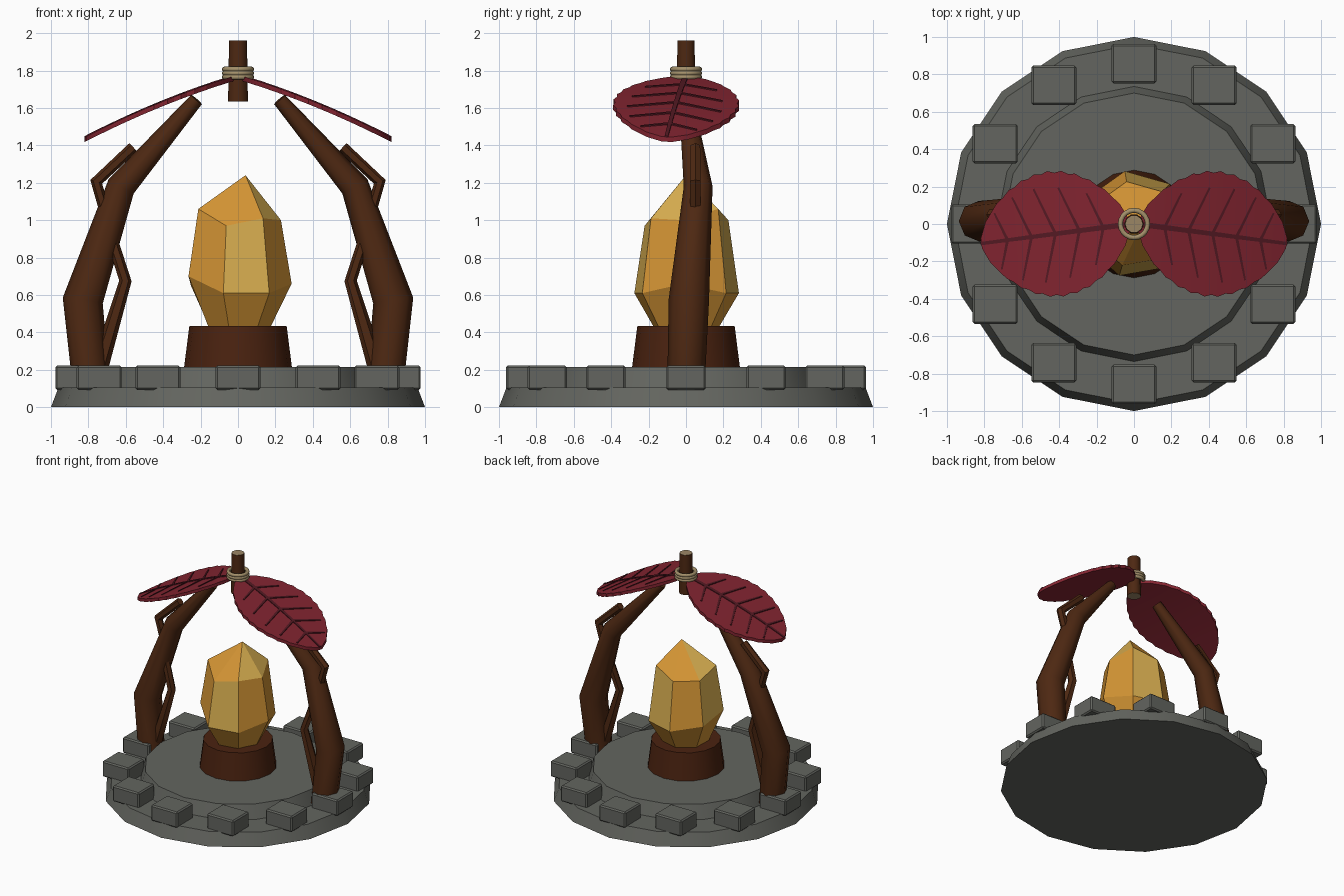
import bpy, bmesh, math
from mathutils import Vector

if "Cube" in bpy.data.objects:
    bpy.data.objects.remove(bpy.data.objects["Cube"])


def mat(name, r, g, b):
    m = bpy.data.materials.new(name)
    m.diffuse_color = (r, g, b, 1)
    m.use_nodes = True
    m.node_tree.nodes["Principled BSDF"].inputs["Base Color"].default_value = m.diffuse_color
    return m


STONE = mat("grey stone", 0.125, 0.13, 0.115)
WOOD = mat("dark brown wood", 0.075, 0.021, 0.006)
STUMP = mat("red brown wood", 0.068, 0.016, 0.005)
CUT = mat("pale cut wood", 0.33, 0.24, 0.13)
ROPE = mat("tan rope", 0.37, 0.28, 0.145)
LEAF = mat("crimson leaf", 0.225, 0.018, 0.030)
VEIN = mat("dark crimson vein", 0.09, 0.010, 0.017)
AMBER = mat("amber crystal", 0.66, 0.30, 0.035)
GOLD = mat("golden crystal", 0.68, 0.42, 0.08)


def finish(bm, name, mats, smooth=None, mirror=False):
    bmesh.ops.recalc_face_normals(bm, faces=bm.faces)
    me = bpy.data.meshes.new(name)
    bm.to_mesh(me)
    bm.free()
    ob = bpy.data.objects.new(name, me)
    bpy.context.collection.objects.link(ob)
    for m in mats:
        me.materials.append(m)
    if smooth:
        bpy.ops.object.select_all(action='DESELECT')
        ob.select_set(True)
        bpy.context.view_layer.objects.active = ob
        bpy.ops.object.shade_smooth_by_angle(angle=math.radians(smooth))
    if mirror:
        ob.modifiers.new("mirror", 'MIRROR').use_bisect_axis[0] = False
    return ob


def skin(bm, rings):
    """Join equal vertex rings into a capped skin; return the side faces."""
    n = len(rings[0])
    sides = []
    for a, b in zip(rings, rings[1:]):
        for i in range(n):
            j = (i + 1) % n
            sides.append(bm.faces.new((a[i], a[j], b[j], b[i])))
    bm.faces.new(rings[0])
    bm.faces.new(rings[-1])
    return sides


def lathe(name, profile, n, mats, smooth=30):
    bm = bmesh.new()
    skin(bm, [[bm.verts.new((r * math.cos(2 * math.pi * i / n),
                             r * math.sin(2 * math.pi * i / n), z))
               for i in range(n)] for r, z in profile])
    return finish(bm, name, mats, smooth)


def tube(name, path, n, smooth=50):
    """Tapered limb through (x, y, z, radius) points, mirrored to the left."""
    bm = bmesh.new()
    pts = [Vector(p[:3]) for p in path]
    rings = []
    for k, p in enumerate(pts):
        t = (pts[min(k + 1, len(pts) - 1)] - pts[max(k - 1, 0)]).normalized()
        if k == 0:
            t = Vector((0, 0, 1))
        u = Vector((0, 1, 0)).cross(t).normalized()
        v = t.cross(u)
        rings.append([bm.verts.new(p + path[k][3] * (u * math.cos(2 * math.pi * i / n)
                                                     + v * math.sin(2 * math.pi * i / n)))
                      for i in range(n)])
    skin(bm, rings)
    return finish(bm, name, [WOOD], smooth, True)


# Stone base and raised platform
lathe("stone_base", [(1.0, 0), (0.96, 0.105)], 16, [STONE])
lathe("stone_platform", [(0.74, 0.09), (0.70, 0.216)], 16, [STONE])

# Ring of twelve bevelled blocks, all square to the axes
for k in range(12):
    a = math.radians(30 * k)
    bm = bmesh.new()
    bmesh.ops.create_cube(bm, size=1)
    bmesh.ops.scale(bm, vec=(0.24, 0.21, 0.13), verts=bm.verts)
    bmesh.ops.bevel(bm, geom=bm.edges[:], offset=0.01, segments=1, affect='EDGES')
    bmesh.ops.translate(bm, vec=(0.857 * math.cos(a), 0.857 * math.sin(a), 0.158), verts=bm.verts)
    finish(bm, f"rim_block_{k + 1}", [STONE])

# Stump under the crystal
lathe("stump", [(0.29, 0.2), (0.26, 0.435)], 16, [STUMP])

# Seven-sided crystal with uneven shoulders
MID_Z = [0.66, 0.61, 0.61, 0.65, 0.70, 0.61, 0.61]
TOP_Z = [1.00, 1.06, 1.00, 1.00, 1.06, 0.97, 1.01]
bm = bmesh.new()
ang = [math.radians(357 + 360 / 7 * k) for k in range(7)]
rings = [[bm.verts.new((r * math.cos(a), r * math.sin(a), z)) for a, z in zip(ang, zs)]
         for r, zs in ((0.15, [0.38] * 7), (0.287, MID_Z), (0.23, TOP_Z))]
tip = bm.verts.new((0.04, 0, 1.24))
bm.faces.new(rings[0])
for k in range(7):
    j = (k + 1) % 7
    bm.faces.new((rings[0][k], rings[0][j], rings[1][j], rings[1][k]))
    bm.faces.new((rings[1][k], rings[1][j], rings[2][j], rings[2][k])).material_index = k % 2
    bm.faces.new((rings[2][k], rings[2][j], tip)).material_index = int(k % 3 == 0)
finish(bm, "crystal", [AMBER, GOLD])

# Bent legs with side branches
tube("legs", [(0.785, 0, 0.12, 0.10), (0.83, 0.015, 0.57, 0.108),
              (0.625, 0.065, 1.18, 0.077), (0.222, 0.0, 1.645, 0.038)], 8)
tube("lower_branches", [(0.745, 0, 0.2, 0.05), (0.602, 0, 0.675, 0.033), (0.70, 0.03, 0.98, 0.03)], 6)
tube("upper_branches", [(0.69, 0.05, 0.97, 0.03), (0.758, 0.05, 1.205, 0.033),
                        (0.56, 0.05, 1.39, 0.03)], 6)

# Top post with pale cut ends
post = lathe("post", [(0.053, 1.635), (0.048, 1.96)], 10, [WOOD, CUT], 40)
for p in post.data.polygons:
    p.material_index = int(abs(p.normal.z) > 0.9)

# Three turns of rope
for k in range(3):
    bpy.ops.mesh.primitive_torus_add(major_radius=0.073, minor_radius=0.0135, major_segments=20,
                                     minor_segments=8, location=(0, 0, 1.765 + 0.021 * k))
    ob = bpy.context.object
    ob.name = f"rope_turn_{k + 1}"
    ob.data.materials.append(ROPE)
    bpy.ops.object.shade_smooth_by_angle(angle=math.radians(60))

# Leaves: outline laid along a skewed midrib and draped downwards
BASE, END = Vector((0.02, 0.0)), Vector((0.82, -0.105))
AXIS = END - BASE
SIDE = Vector((-AXIS.y, AXIS.x)).normalized()


def half_width(t):
    return 0.338 * max(math.sin(math.pi * t), 0) ** 0.6


def drape(t, s, lift):
    p = BASE + AXIS * t + SIDE * s
    return (p.x, p.y, 1.777 - 0.30 * p.x - 0.13 * p.x ** 2 + lift)


STEPS = 22
bm = bmesh.new()
rows = []
for k in range(STEPS + 1):
    t = 0.005 + 0.99 * k / STEPS
    w = half_width(t) * (1.0 if k % 2 else 0.965)
    rows.append([bm.verts.new(drape(t, s * w, h))
                 for s, h in ((-1, 0), (0, 0), (1, 0), (1, -0.026), (0, -0.026), (-1, -0.026))])
skin(bm, rows)
finish(bm, "leaves", [LEAF], 25, True)


def vein(bm, a, b, width, steps=6):
    """Thin raised strip between two (t, s) points on the leaf."""
    d = Vector(((b[0] - a[0]) * AXIS.length, b[1] - a[1])).normalized()
    rings = []
    for k in range(steps + 1):
        f = k / steps
        t, s = a[0] + (b[0] - a[0]) * f, a[1] + (b[1] - a[1]) * f
        w = width * (1 - 0.4 * f) / 2
        rings.append([bm.verts.new(drape(t - e * w * d.y / AXIS.length, s + e * w * d.x, h))
                      for e, h in ((-1, -0.003), (1, -0.003), (1, 0.006), (-1, 0.006))])
    skin(bm, rings)


bm = bmesh.new()
vein(bm, (0.03, 0), (1.0, 0), 0.03, 16)
for t in (0.18, 0.34, 0.50, 0.66, 0.82):
    for sgn in (-1, 1):
        reach = 0.75 * half_width(t + 0.04)
        vein(bm, (t, 0), (t + 0.42 * reach, sgn * reach), 0.016)
finish(bm, "leaf_veins", [VEIN], None, True)
